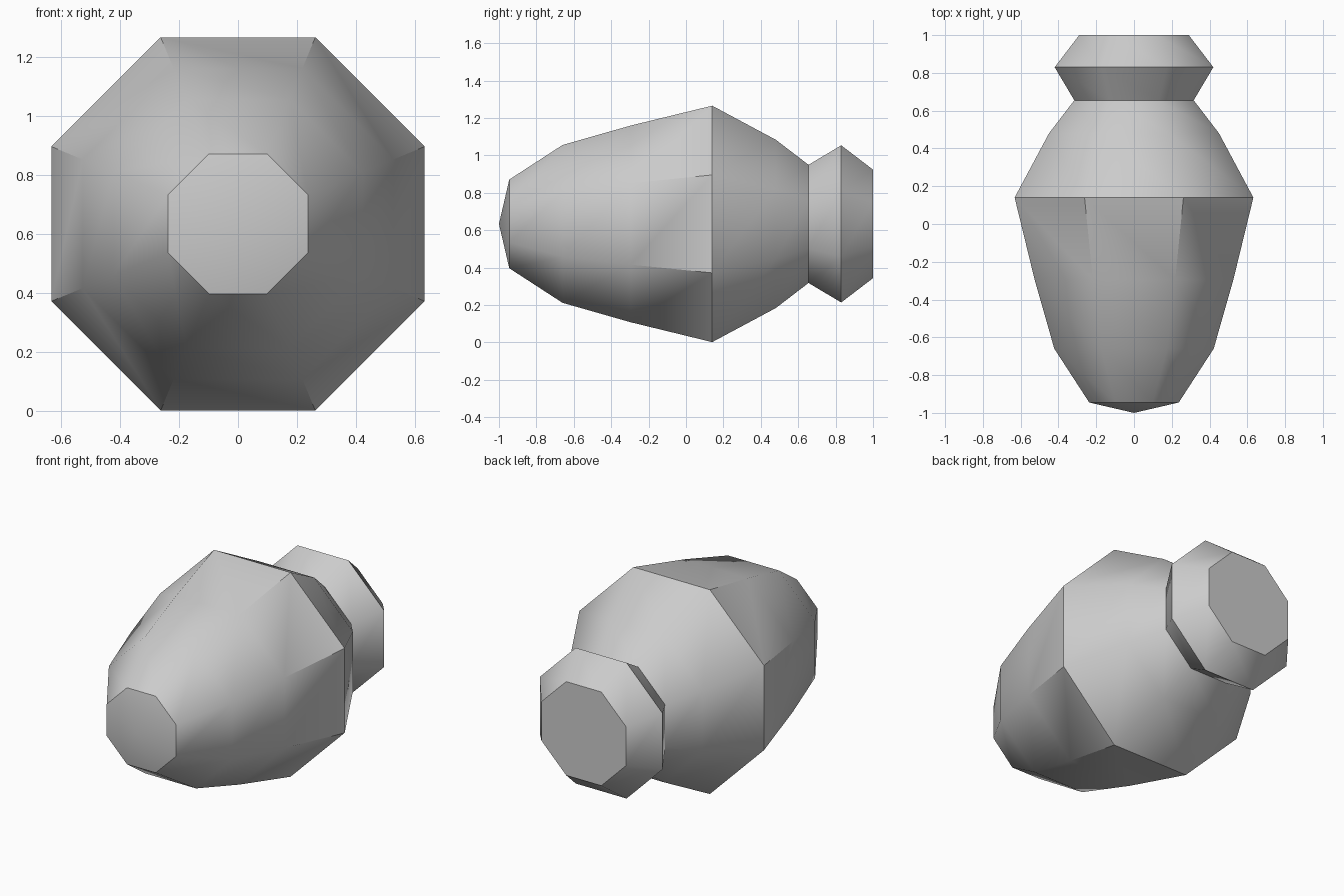
import bpy, bmesh, math

if "Cube" in bpy.data.objects:
    bpy.data.objects.remove(bpy.data.objects["Cube"])

SIDES = 8
CENTRE_Z = 0.634
# (y, distance from axis to flat side), front to back
PROFILE = [(-0.945, 0.237), (-0.66, 0.422), (-0.295, 0.526), (0.14, 0.632),
           (0.48, 0.45), (0.655, 0.316), (0.83, 0.42), (1.0, 0.29)]
SHARP_RINGS = {0, 3, 5, 6, 7}   # hard creases around the body
SHARP_SPANS = {2}               # bands with hard lengthwise corners

grey = bpy.data.materials.new("light_grey")
grey.diffuse_color = (0.6, 0.6, 0.6, 1)
grey.use_nodes = True
grey.node_tree.nodes["Principled BSDF"].inputs["Base Color"].default_value = grey.diffuse_color

bm = bmesh.new()


def ring(y, apothem):
    r = apothem / math.cos(math.pi / SIDES)
    angles = [2 * math.pi * (i + 0.5) / SIDES for i in range(SIDES)]
    return [bm.verts.new((r * math.cos(a), y, CENTRE_Z + r * math.sin(a))) for a in angles]


# Faceted body and collar
rings = [ring(y, a) for y, a in PROFILE]
for a, b in zip(rings, rings[1:]):
    for i in range(SIDES):
        j = (i + 1) % SIDES
        bm.faces.new((a[i], a[j], b[j], b[i]))

# Shallow pointed nose and flat back end
tip = bm.verts.new((0, -1, CENTRE_Z))
for i in range(SIDES):
    bm.faces.new((tip, rings[0][(i + 1) % SIDES], rings[0][i]))
bm.faces.new(rings[-1])
bmesh.ops.recalc_face_normals(bm, faces=bm.faces)

# Smooth shading with chosen hard edges
for f in bm.faces:
    f.smooth = True
for k in SHARP_RINGS:
    for i in range(SIDES):
        bm.edges.get((rings[k][i], rings[k][(i + 1) % SIDES])).smooth = False
for k in SHARP_SPANS:
    for i in range(SIDES):
        bm.edges.get((rings[k][i], rings[k + 1][i])).smooth = False

mesh = bpy.data.meshes.new("body")
bm.to_mesh(mesh)
bm.free()
mesh.materials.append(grey)
bpy.context.collection.objects.link(bpy.data.objects.new("body", mesh))
